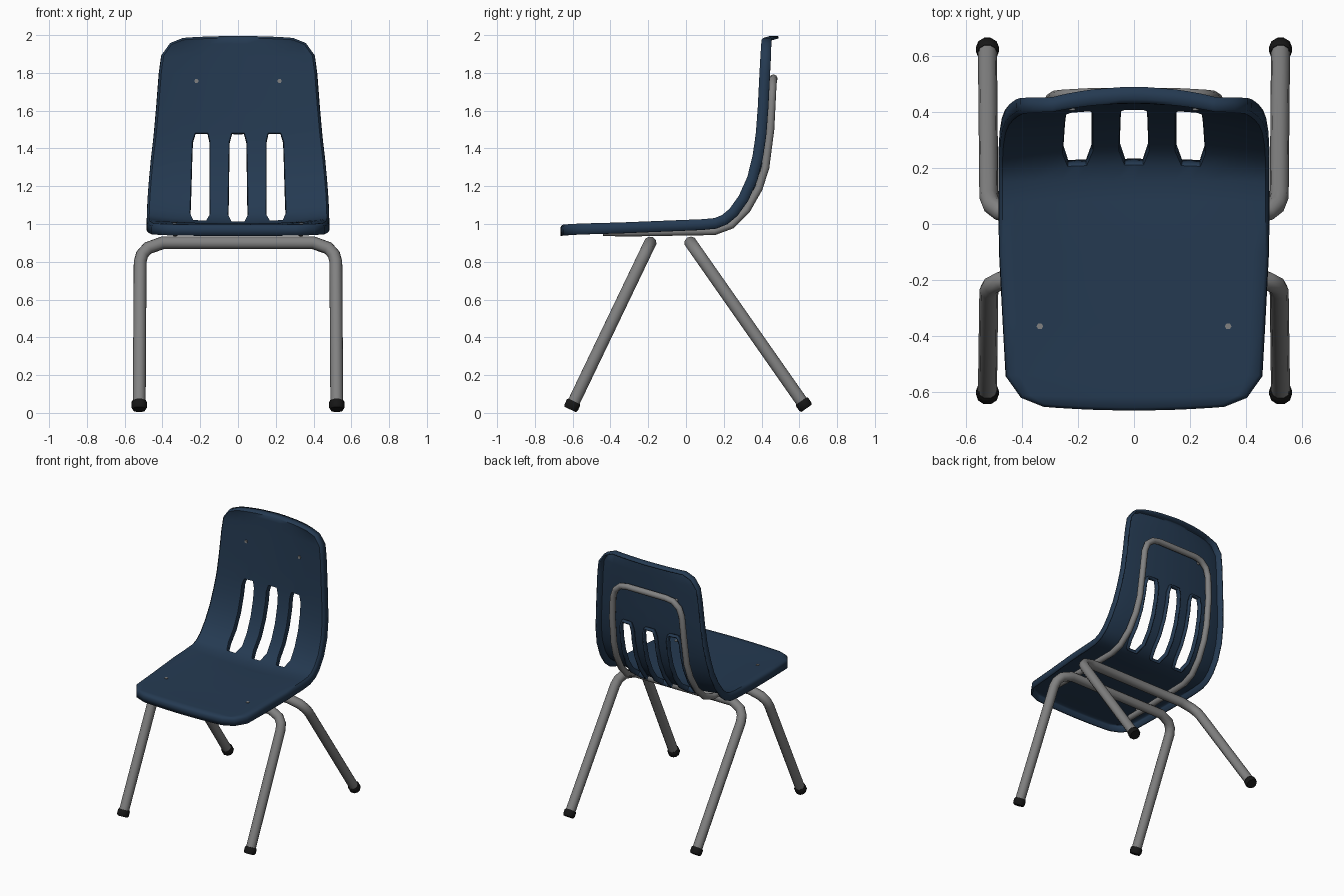
import bpy, bmesh
from mathutils import Vector

if "Cube" in bpy.data.objects:
    bpy.data.objects.remove(bpy.data.objects["Cube"])


def material(name, rgb):
    m = bpy.data.materials.new(name)
    m.diffuse_color = (*rgb, 1)
    m.use_nodes = True
    m.node_tree.nodes["Principled BSDF"].inputs["Base Color"].default_value = m.diffuse_color
    return m


NAVY = material("navy_plastic", (0.018, 0.042, 0.083))
STEEL = material("grey_steel", (0.22, 0.22, 0.22))
RUBBER = material("black_rubber", (0.008, 0.008, 0.008))


def tube(name, pts, radius, mat, scales=None, res=3):
    """Round tube swept along a polyline."""
    cu = bpy.data.curves.new(name, 'CURVE')
    cu.dimensions = '3D'
    cu.bevel_depth = radius
    cu.bevel_resolution = res
    cu.use_fill_caps = True
    sp = cu.splines.new('POLY')
    sp.points.add(len(pts) - 1)
    for i, p in enumerate(pts):
        sp.points[i].co = (*p, 1)
        sp.points[i].radius = scales[i] if scales else 1
    sp.use_smooth = True
    cu.materials.append(mat)
    ob = bpy.data.objects.new(name, cu)
    bpy.context.collection.objects.link(ob)
    return ob


def mirrored(half):
    """Left half path (ending near the centre) plus its reflection."""
    return [(-x, y, z) for x, y, z in half] + [p for p in reversed(half)]


# Shell: side profile rows (y, z, half width, dish depth, end bulge)
ROWS = [
    (-0.642, 0.997, 0.320, 0.000, -0.013), (-0.612, 1.000, 0.395, 0.002, -0.006),
    (-0.540, 1.003, 0.445, 0.006, 0), (-0.350, 1.008, 0.455, 0.010, 0),
    (-0.100, 1.018, 0.468, 0.015, 0), (0.080, 1.025, 0.470, 0.025, 0),
    (0.150, 1.031, 0.470, 0.035, 0), (0.190, 1.047, 0.470, 0.040, 0),
    (0.230, 1.080, 0.469, 0.042, 0), (0.280, 1.150, 0.466, 0.042, 0),
    (0.325, 1.250, 0.458, 0.040, 0), (0.352, 1.360, 0.447, 0.040, 0),
    (0.364, 1.440, 0.437, 0.038, 0), (0.370, 1.485, 0.432, 0.037, 0),
    (0.380, 1.620, 0.420, 0.035, 0), (0.389, 1.800, 0.406, 0.034, 0),
    (0.394, 1.890, 0.394, 0.033, 0), (0.398, 1.950, 0.352, 0.031, 0.006),
    (0.400, 1.975, 0.290, 0.030, 0.012)]
SLOT_START, SLOT_END = 7, 13


def row_columns(i, w):
    """Column x positions; inner ones follow the three slots."""
    k = min(max((i - SLOT_START) / (SLOT_END - SLOT_START), 0), 1)
    h = 0.056 - 0.010 * k
    c = 0.203 - 0.010 * k
    if i in (SLOT_START, SLOT_END):
        h = 0.034
    a = c + h
    right = [h, c - h, c, a] + [a + (w - a) * f for f in (0.45, 0.8, 1)]
    return [-x for x in reversed(right)] + [0] + right


bm = bmesh.new()
grid, back_dir, rim = [], {}, set()
for i, (y, z, w, dish, bulge) in enumerate(ROWS):
    p, q = ROWS[max(i - 1, 0)], ROWS[min(i + 1, len(ROWS) - 1)]
    t = Vector((0, q[0] - p[0], q[1] - p[1])).normalized()
    n = Vector((0, t.z, -t.y))
    line = []
    xs = row_columns(i, w)
    for j, x in enumerate(xs):
        f = 1 - (x / w) ** 2
        v = bm.verts.new(Vector((x, y, z)) + n * dish * f + t * bulge * f)
        back_dir[v] = n
        if i in (0, len(ROWS) - 1) or j in (0, len(xs) - 1):
            rim.add(v)
        line.append(v)
    grid.append(line)
slot_cols = {3, 4, 6, 7, 9, 10}
for i in range(len(grid) - 1):
    for j in range(len(grid[0]) - 1):
        if not (SLOT_START <= i < SLOT_END and j in slot_cols):
            bm.faces.new((grid[i][j], grid[i][j + 1], grid[i + 1][j + 1], grid[i + 1][j]))
bmesh.ops.delete(bm, geom=[v for v in bm.verts if not v.link_faces], context='VERTS')

# Turned-back flange around the rim and the slots
bm.normal_update()
edges, outward = [], {}
for e in bm.edges:
    if e.is_boundary:
        l = e.link_loops[0]
        a, b = l.vert, l.link_loop_next.vert
        o = (b.co - a.co).normalized().cross(l.face.normal)
        edges.append((a, b))
        for v in (a, b):
            outward[v] = outward.get(v, Vector()) + o
prev = {v: v for v in outward}
for rim_out, rim_deep, slot_out, slot_deep in ((0.012, 0.014, 0.003, 0.008), (0.014, 0.058, 0.004, 0.036)):
    ring = {}
    for v, o in outward.items():
        out, deep = (rim_out, rim_deep) if v in rim else (slot_out, slot_deep)
        ring[v] = bm.verts.new(v.co + o.normalized() * out + back_dir[v] * deep)
    for a, b in edges:
        bm.faces.new((prev[b], prev[a], ring[a], ring[b]))
    prev = ring
me = bpy.data.meshes.new("seat_shell")
bm.to_mesh(me)
bm.free()
me.materials.append(NAVY)
shell = bpy.data.objects.new("seat_shell", me)
bpy.context.collection.objects.link(shell)
sol = shell.modifiers.new("thickness", 'SOLIDIFY')
sol.thickness = 0.012
sol.offset = -1
bpy.context.view_layer.objects.active = shell
shell.select_set(True)
bpy.ops.object.shade_smooth_by_angle(angle=0.9)

# Leg frames: one bent tube per pair, with rubber feet
for name, foot, top in (("front", Vector((0.523, -0.613, 0.018)), Vector((0.41, -0.19, 0.9))),
                        ("rear", Vector((0.523, 0.638, 0.024)), Vector((0.41, 0.025, 0.9)))):
    def on_leg(x, z):
        k = (z - foot.z) / (top.z - foot.z)
        return Vector((x, foot.y + (top.y - foot.y) * k, z))
    half = [on_leg(0.523, 0.04), on_leg(0.518, 0.80), on_leg(0.508, 0.838),
            on_leg(0.478, 0.872), on_leg(0.40, 0.9)]
    tube(name + "_legs", mirrored(half), 0.034, STEEL)
    for side, s in (("left", -1), ("right", 1)):
        d = on_leg(0.523, 0.5) - on_leg(0.523, 0)
        d.normalize()
        pts = [Vector((foot.x * s, foot.y, foot.z)) + d * k for k in (0, 0.012, 0.04, 0.048)]
        tube(f"{name}_{side}_foot", pts, 0.041, RUBBER, (0.85, 1, 1, 0.88))

# Back support hoop under the seat and up the back
hoop = [(0.335, -0.44, 0.957), (0.333, -0.30, 0.955), (0.325, 0.15, 0.962), (0.32, 0.24, 0.995),
        (0.312, 0.32, 1.075), (0.305, 0.385, 1.19), (0.30, 0.42, 1.30), (0.295, 0.446, 1.50),
        (0.283, 0.454, 1.66), (0.262, 0.457, 1.72), (0.215, 0.46, 1.76), (0.16, 0.463, 1.77)]
tube("back_support_hoop", mirrored(hoop), 0.022, STEEL)

# Screw heads on seat and back
for side, s in (("left", -1), ("right", 1)):
    tube(f"seat_screw_{side}", [(0.336 * s, -0.365, 0.96), (0.336 * s, -0.365, 1.007)], 0.012, STEEL, res=1)
    tube(f"back_screw_{side}", [(0.22 * s, 0.455, 1.757), (0.22 * s, 0.405, 1.757)], 0.012, STEEL, res=1)
